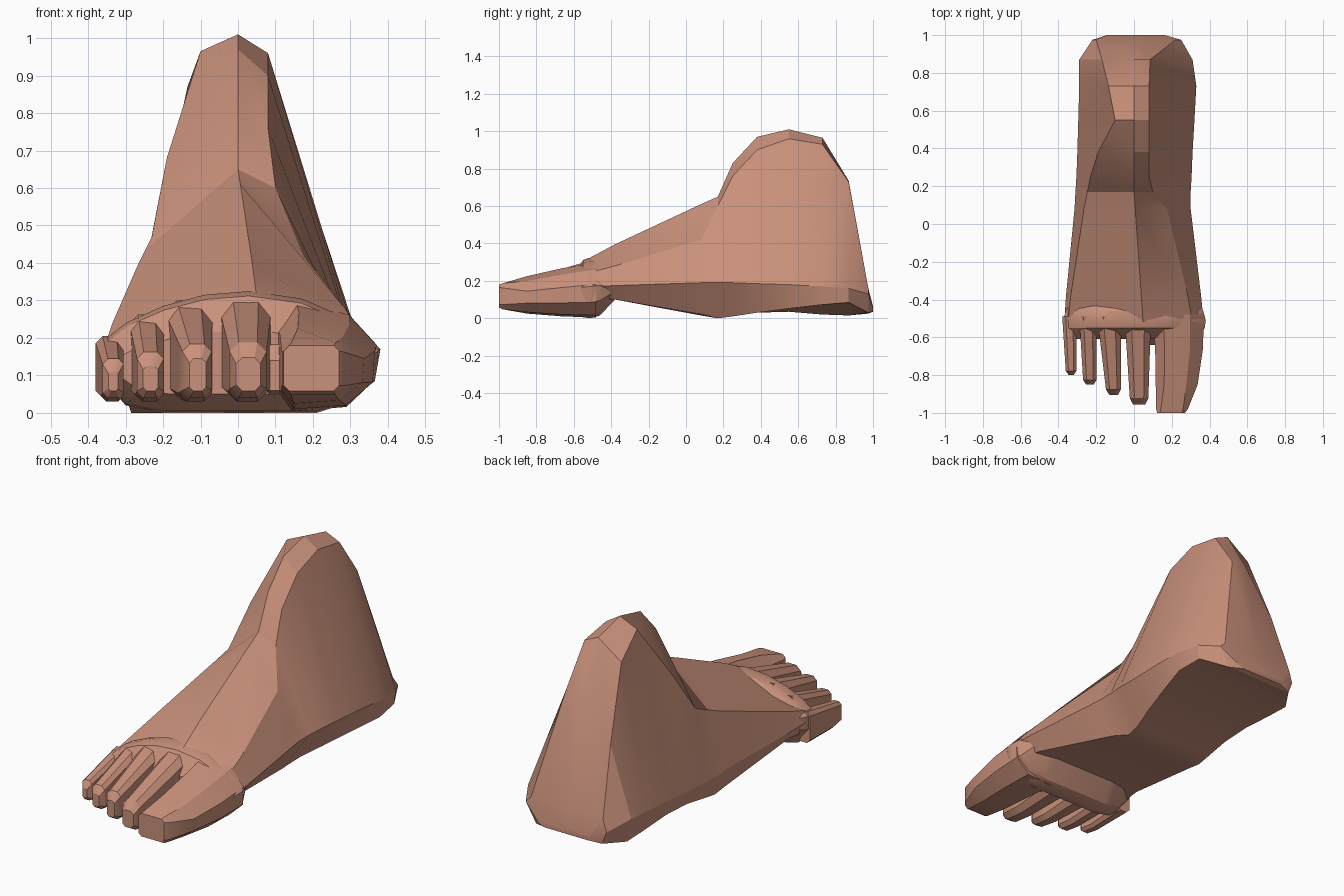
import bpy, bmesh, math

if "Cube" in bpy.data.objects:
    bpy.data.objects.remove(bpy.data.objects["Cube"])

skin = bpy.data.materials.new("skin")
skin.use_nodes = True
SKIN = (0.59, 0.285, 0.2, 1)
skin.diffuse_color = SKIN
bsdf = skin.node_tree.nodes["Principled BSDF"]
bsdf.inputs["Base Color"].default_value = SKIN
bsdf.inputs["Roughness"].default_value = 0.8


def loft(name, rings, angle=28):
    """Skin a closed surface through rings given as (y, [(x, z), ...])."""
    bm = bmesh.new()
    loops = [[bm.verts.new((x, y, z)) for x, z in pts] for y, pts in rings]
    for a, b in zip(loops, loops[1:]):
        n = len(a)
        for i in range(n):
            j = (i + 1) % n
            bm.faces.new((a[i], a[j], b[j], b[i]))
    bm.faces.new(loops[0])
    bm.faces.new(loops[-1])
    bmesh.ops.recalc_face_normals(bm, faces=bm.faces)
    mesh = bpy.data.meshes.new(name)
    bm.to_mesh(mesh)
    bm.free()
    mesh.materials.append(skin)
    ob = bpy.data.objects.new(name, mesh)
    bpy.context.collection.objects.link(ob)
    bpy.ops.object.select_all(action="DESELECT")
    ob.select_set(True)
    bpy.context.view_layer.objects.active = ob
    bpy.ops.object.shade_smooth_by_angle(angle=math.radians(angle))


def box_ring(x0, x1, z0, z1, cut=0.25):
    """Eight-sided ring: a rectangle with its corners cut."""
    c = min(x1 - x0, z1 - z0) * cut
    return [(x0 + c, z0), (x1 - c, z0), (x1, z0 + c), (x1, z1 - c),
            (x1 - c, z1), (x0 + c, z1), (x0, z1 - c), (x0, z0 + c)]


def fit_ring(profile, x0, x1, z0, z1):
    """Map a unit profile into a rectangle."""
    return [(x0 + u * (x1 - x0), z0 + v * (z1 - z0)) for u, v in profile]


# Instep, ankle and heel: a seven-sided section that changes along the foot
def body_ring(y, sole_z, sole_in, side_in, shoulder_in, ridge_z, shoulder_out, side_out):
    ridge_x = max(0, .07 * (.17 - y))
    sole_out = (side_out[0] + .025, sole_z)
    return y, [sole_out, sole_in, side_in, shoulder_in,
               (ridge_x, ridge_z), shoulder_out, side_out]


body = [body_ring(*station) for station in (
    (-.53, .09, (.31, .12), (.37, .168), (.31, .24), .315, (-.35, .195), (-.37, .16)),
    (-.38, .10, (.30, .10), (.355, .175), (.285, .28), .395, (-.335, .24), (-.36, .15)),
    (.08, .015, (.205, .022), (.30, .19), (.175, .42), .61, (-.265, .40), (-.315, .12)),
    (.17, 0, (.175, 0), (.30, .19), (.10, .60), .65, (-.247, .435), (-.31, .11)),
    (.25, .01, (.185, .01), (.305, .19), (.08, .76), .83, (-.23, .47), (-.305, .11)),
    (.38, .03, (.225, .03), (.31, .185), (.08, .90), .97, (-.19, .68), (-.30, .11)),
    (.55, .035, (.27, .052), (.32, .18), (.08, .96), 1.01, (-.10, .965), (-.295, .12)),
    (.73, .02, (.315, .073), (.33, .17), (.08, .93), .965, (-.135, .87), (-.29, .13)),
    (.87, .015, (.30, .085), (.31, .16), (.085, .73), .735, (-.17, .50), (-.29, .14)),
    (.975, .025, (.19, .03), (.25, .13), (.22, .16), .16, (-.20, .155), (-.22, .09)),
)]
# Rounded end of the heel: the last ring shrunk towards the ground
body.append((1.0, [(x * .65, .035 + (z - .025) * .2) for x, z in body[-1][1]]))
loft("foot_body", body, 24)

# Ball of the foot: one cross-section, squeezed at both ends
BALL = [(-.30, .02), (-.20, 0), (.21, 0), (.29, .025), (.365, .085), (.38, .17),
        (.31, .245), (.17, .305), (.03, .325), (-.09, .315), (-.20, .285),
        (-.30, .24), (-.375, .18), (-.375, .11)]


def ball_ring(y, sx, bottom, top):
    return y, [(x * sx, bottom + z / .325 * (top - bottom)) for x, z in BALL]


loft("ball_of_foot", [
    ball_ring(-.61, .88, .05, .22),
    ball_ring(-.55, .985, .005, .312),
    ball_ring(-.51, 1, 0, .325),
    ball_ring(-.46, .965, .015, .322),
    ball_ring(-.38, .85, .10, .26),
])

# Big toe, rounded on its inner side and ridged near the second toe
BIG_TOE = [(.15, 0), (.7, .04), (.98, .28), (1, .6),
           (.73, .87), (.2, 1), (0, .77), (0, .18)]
loft("big_toe", [
    (-1.0, box_ring(.122, .27, .058, .18, .12)),
    (-.98, box_ring(.117, .285, .048, .187, .18)),
    (-.85, fit_ring(BIG_TOE, .115, .337, .025, .225)),
    (-.66, fit_ring(BIG_TOE, .112, .365, .01, .268)),
    (-.48, fit_ring(BIG_TOE, .10, .37, .004, .30)),
])

# Small toes: base x range, base top, tip x range, tip y, tip top
TOES = {
    "second_toe": ((-.05, .09), .315, (-.02, .075), -.955, .178),
    "third_toe": ((-.195, -.068), .30, (-.145, -.07), -.905, .175),
    "fourth_toe": ((-.29, -.198), .262, (-.268, -.198), -.85, .155),
    "little_toe": ((-.38, -.305), .205, (-.36, -.305), -.80, .14),
}
for name, (base, base_top, tip, tip_y, tip_top) in TOES.items():
    def at(t, z0, z_cap=0.0, inset=0.0):
        x0 = tip[0] + (base[0] - tip[0]) * t + inset
        x1 = tip[1] + (base[1] - tip[1]) * t - inset
        top = tip_top + (base_top - tip_top) * t - z_cap
        return tip_y + (-.49 - tip_y) * t, box_ring(x0, x1, z0, top)
    loft(name, [at(0, .058, .03, .015), at(.07, .04), at(.3, .03),
                at(.65, .035), at(1, .04)])

# Web of skin between the big toe and the second toe
loft("toe_web", [
    (-.64, box_ring(.075, .125, .06, .14)),
    (-.57, box_ring(.06, .14, .04, .24)),
    (-.50, box_ring(.05, .16, .03, .305)),
])
